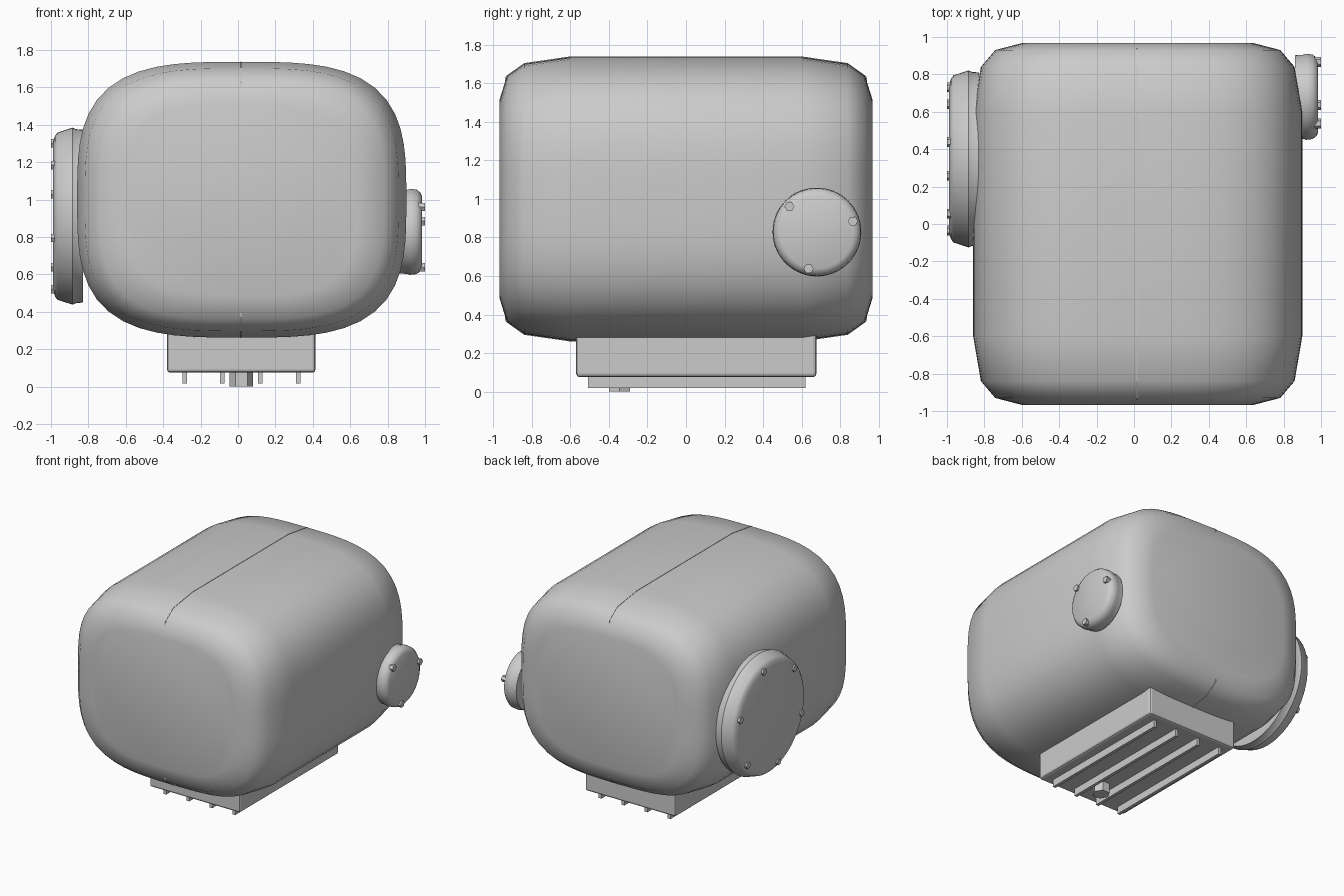
import bpy, bmesh
from math import cos, sin, pi, radians

if "Cube" in bpy.data.objects:
    bpy.data.objects.remove(bpy.data.objects["Cube"])


def finish(bm, name, angle=None):
    bmesh.ops.recalc_face_normals(bm, faces=bm.faces)
    me = bpy.data.meshes.new(name)
    bm.to_mesh(me)
    bm.free()
    ob = bpy.data.objects.new(name, me)
    bpy.context.collection.objects.link(ob)
    if angle:
        bpy.ops.object.select_all(action='DESELECT')
        ob.select_set(True)
        bpy.context.view_layer.objects.active = ob
        bpy.ops.object.shade_smooth_by_angle(angle=radians(angle))
    return ob


def loft(name, rings, angle=None):
    """Skin closed rings of equal length and cap both ends."""
    bm = bmesh.new()
    loops = [[bm.verts.new(p) for p in ring] for ring in rings]
    n = len(loops[0])
    for a, b in zip(loops, loops[1:]):
        for i in range(n):
            j = (i + 1) % n
            bm.faces.new((a[i], a[j], b[j], b[i]))
    bm.faces.new(loops[0])
    bm.faces.new(loops[-1])
    return finish(bm, name, angle)


def circle_x(x, y, z, r, n):
    return [(x, y + r * cos(2 * pi * i / n), z + r * sin(2 * pi * i / n)) for i in range(n)]


def box(name, x0, x1, y0, y1, z0, z1):
    return loft(name, [[(x0, y0, z), (x1, y0, z), (x1, y1, z), (x0, y1, z)] for z in (z0, z1)])


# Housing: superellipse section along y, shrinking at both ends
CX, CZ, HX, HZ, POW = 0.02, 1.0, 0.88, 0.737, 3.3


def section(y, s, n=64):
    pts = []
    for i in range(n):
        c, d = cos(2 * pi * i / n), sin(2 * pi * i / n)
        r = (abs(c) ** POW + abs(d) ** POW) ** (-1 / POW)
        pts.append((CX + HX * s * r * c, y, CZ + HZ * s * r * d))
    return pts


half = [(0.968, 0.70), (0.93, 0.866), (0.84, 0.953), (0.60, 1.0)]
profile = [(-y, s) for y, s in half] + half[::-1]
loft("housing", [section(y, s) for y, s in profile], 45)

# Split seam following the housing in the middle plane
outline = [(y, HZ * s + 0.003) for y, s in profile[1:-1]]
outline = [(-0.94, 0.63)] + outline + [(0.94, 0.63)]
loop = [(y, CZ + z) for y, z in outline] + [(y, CZ - z) for y, z in outline[::-1]]
loft("seam", [[(x, y, z) for y, z in loop] for x in (0.014, 0.02)])


# Round side covers with hex bolts
def cover(name, side, y, z, prof, bolt_r, count, x0, x1):
    loft(name, [circle_x(side * x, y, z, r, 64) for x, r in prof], 35)
    for k in range(count):
        a = radians(17) + 2 * pi * k / count
        by, bz = y + bolt_r * cos(a), z + bolt_r * sin(a)
        loft(f"{name}_bolt_{k + 1}", [circle_x(side * x, by, bz, 0.026, 6) for x in (x0, x1)])


cover("left_cover", -1, 0.348, 0.912,
      [(0.83, 0.462), (0.865, 0.465), (0.885, 0.473), (0.965, 0.447), (0.978, 0.43), (0.988, 0.40)],
      0.40, 6, 0.96, 1.0)
cover("right_cover", 1, 0.68, 0.828,
      [(0.86, 0.222), (0.905, 0.225), (0.92, 0.23), (0.955, 0.226), (0.975, 0.21), (0.985, 0.19)],
      0.195, 3, 0.96, 1.0)

# Oil pan with softened edges
pan = box("oil_pan", -0.38, 0.415, -0.57, 0.677, 0.075, 0.40)
bev = pan.modifiers.new("bevel", 'BEVEL')
bev.width = 0.018
bev.segments = 2

# Cooling fins under the pan
for k, x in enumerate((-0.285, -0.083, 0.119, 0.321)):
    box(f"fin_{k + 1}", x - 0.012, x + 0.012, -0.51, 0.62, 0.018, 0.09)

# Hex drain plug
loft("drain_plug", [[(0.018 + 0.063 * cos(pi * i / 3), -0.345 + 0.063 * sin(pi * i / 3), z)
                     for i in range(6)] for z in (0.0, 0.09)])
